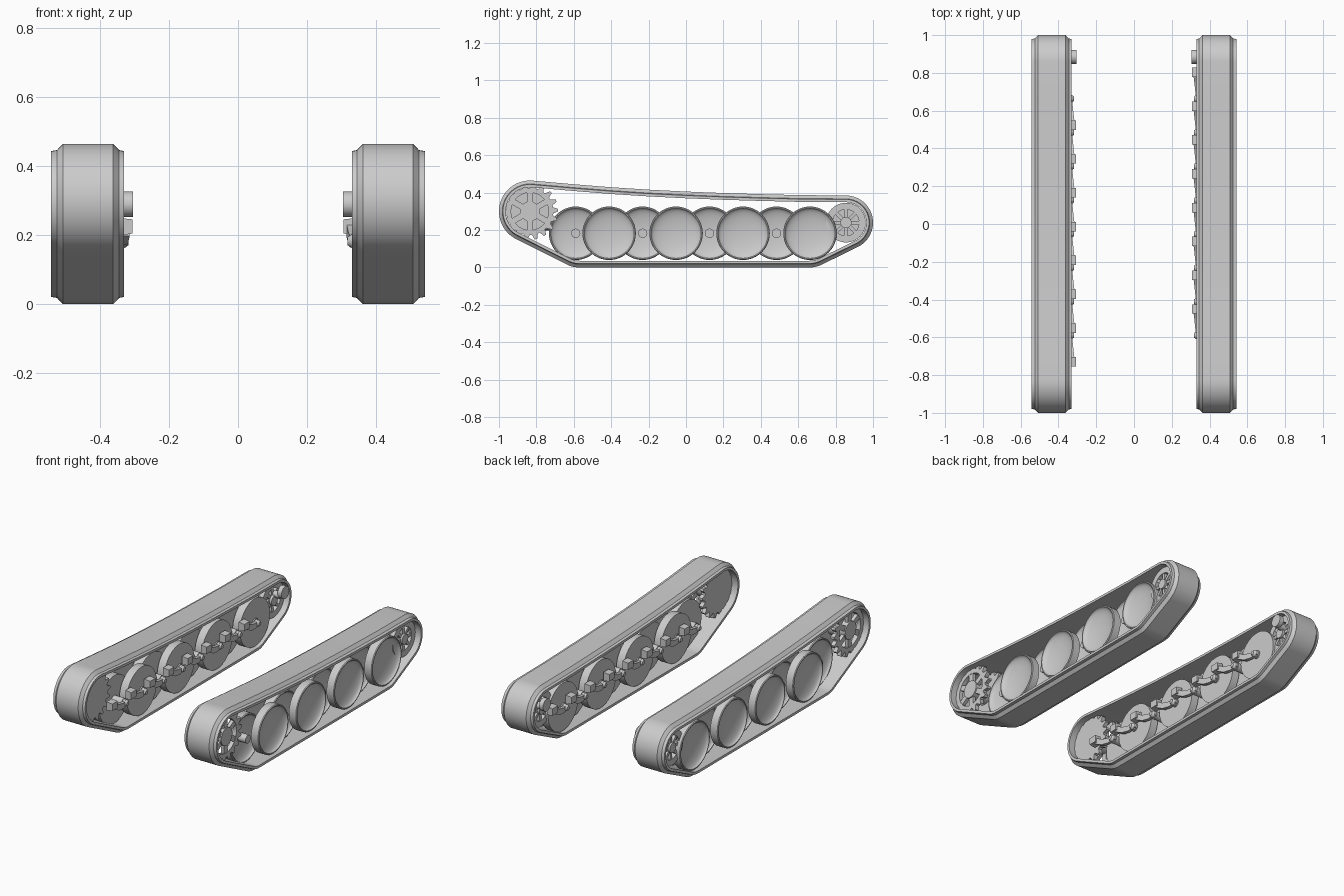
import bpy, bmesh, math
from math import sin, cos, radians, pi

if "Cube" in bpy.data.objects:
    bpy.data.objects.remove(bpy.data.objects["Cube"], do_unlink=True)

GREY = (0.6, 0.6, 0.6, 1)
metal = bpy.data.materials.new("plain_grey")
metal.use_nodes = True
metal.diffuse_color = GREY
metal.node_tree.nodes["Principled BSDF"].inputs["Base Color"].default_value = GREY


def loft(name, sections, ring=True):
    """Skin closed cross-sections, either into a ring or with end caps."""
    bm = bmesh.new()
    rows = [[bm.verts.new(p) for p in s] for s in sections]
    n, m = len(rows), len(rows[0])
    for i in range(n if ring else n - 1):
        a, b = rows[i], rows[(i + 1) % n]
        for j in range(m):
            k = (j + 1) % m
            bm.faces.new((a[j], a[k], b[k], b[j]))
    if not ring:
        bm.faces.new(rows[0])
        bm.faces.new(rows[-1])
    bmesh.ops.remove_doubles(bm, verts=bm.verts, dist=1e-5)
    bmesh.ops.recalc_face_normals(bm, faces=bm.faces)
    mesh = bpy.data.meshes.new(name)
    bm.to_mesh(mesh)
    bm.free()
    mesh.materials.append(metal)
    ob = bpy.data.objects.new(name, mesh)
    bpy.context.collection.objects.link(ob)
    bpy.ops.object.select_all(action='DESELECT')
    ob.select_set(True)
    bpy.context.view_layer.objects.active = ob
    bpy.ops.object.shade_smooth_by_angle(angle=radians(30))
    return ob


def lathe(name, side, cy, cz, profile, n=48):
    """Turn a (radius, x) profile about a crosswise axle."""
    loft(name, [[(side * x, cy + r * cos(2 * pi * i / n), cz + r * sin(2 * pi * i / n))
                 for r, x in profile] for i in range(n)])


def disc(name, side, cy, cz, r0, r1, x0, x1, n=48):
    lathe(name, side, cy, cz, [(r0, x0), (r1, x0), (r1, x1), (r0, x1)], n)


def spokes(name, side, cy, cz, r0, r1, x0, x1, count, width, turn=0):
    """Flat radial bars between a hub and a rim."""
    for i in range(count):
        a = 2 * pi * (i + turn) / count
        secs = []
        for r in (r0, r1):
            secs.append([(side * x, cy + r * cos(a) - w * sin(a), cz + r * sin(a) + w * cos(a))
                         for x, w in ((x0, -width), (x1, -width), (x1, width), (x0, width))])
        loft(f"{name}_{i + 1}", secs, ring=False)


def toothed(name, side, cy, cz, r0, x0, x1, teeth=18):
    """Gear rim: outer radius steps between root and tip."""
    secs = []
    for i in range(teeth * 4):
        a = 2 * pi * i / (teeth * 4)
        r = 0.152 if i % 4 < 2 else 0.126
        secs.append([(side * x, cy + q * cos(a), cz + q * sin(a))
                     for q, x in ((r0, x0), (r, x0), (r, x1), (r0, x1))])
    loft(name, secs)


def arc(cy, cz, r, a0, a1, n):
    return [(cy + r * cos(radians(a0 + (a1 - a0) * i / n)),
             cz + r * sin(radians(a0 + (a1 - a0) * i / n))) for i in range(n + 1)]


# Side outline of the belt, with a sagging top run
SPROCKET = (-0.835, 0.30)
IDLER = (0.855, 0.24)
outline = (arc(0.66, 0.15, 0.15, 270, 297, 5) + arc(*IDLER, 0.145, 297, 448, 24)
           + [(0.6, 0.387), (0.4, 0.392), (0.2, 0.398), (0, 0.406),
              (-0.2, 0.416), (-0.4, 0.429), (-0.6, 0.445)]
           + arc(*SPROCKET, 0.165, 85, 243, 24) + arc(-0.57, 0.15, 0.15, 243, 270, 5))

# Belt cross-section: (x, depth below the outer surface)
BELT = [(0.33, 0.036), (0.33, 0.021), (0.345, 0.018), (0.362, 0), (0.508, 0),
        (0.525, 0.018), (0.542, 0.021), (0.542, 0.036)]


def belt(name, side):
    secs = []
    n = len(outline)
    for i, (y, z) in enumerate(outline):
        (ya, za), (yb, zb) = outline[i - 1], outline[(i + 1) % n]
        ty, tz = yb - ya, zb - za
        l = math.hypot(ty, tz)
        secs.append([(side * x, y - d * tz / l, z + d * ty / l) for x, d in BELT])
    loft(name, secs)


def dished_wheel(name, side, y, x0, x1):
    """Road wheel, flat inside with a concave bowl outside."""
    R, depth = 0.143, 0.035
    bowl = [(0.134 * cos(t * pi / 16), x1 - depth * sin(t * pi / 16)) for t in range(9)]
    lathe(name, side, y, 0.183, [(0, x0), (R, x0), (R, x1 - 0.004), (R - 0.004, x1)] + bowl)


def swing_arm(name, side, y, d):
    """Arm from the axle up to its hull pivot, with a pivot block."""
    secs = []
    for dy, z, x, h in ((-0.02, 0.183, 0.332, 0.012), (0.03, 0.18, 0.325, 0.016),
                        (0.08, 0.19, 0.32, 0.018), (0.13, 0.218, 0.314, 0.02)):
        secs.append([(side * px, y + d * dy, z + s * h)
                     for px, s in ((x, -1), (0.345, -1), (0.345, 1), (x, 1))])
    loft(name, secs, ring=False)
    block = []
    for dy in (0.115, 0.165):
        block.append([(side * px, y + d * dy, z) for px, z in
                      ((0.306, 0.205), (0.345, 0.198), (0.345, 0.25), (0.306, 0.246))])
    loft(name + "_pivot", block, ring=False)
    lathe(name + "_axle_nut", side, y, 0.183,
          [(0, 0.318), (0.012, 0.318), (0.02, 0.33), (0.02, 0.36), (0, 0.36)], 16)


for label, side in (("left", 1), ("right", -1)):
    belt(label + "_track_belt", side)

    # Overlapping road wheels: paired ones inside and outside, single ones between
    for i in range(8):
        y = -0.59 + i * 0.179
        if i % 2:
            dished_wheel(f"{label}_outer_wheel_{i + 1}", side, y, 0.475, 0.525)
            disc(f"{label}_inner_wheel_{i + 1}", side, y, 0.183, 0, 0.143, 0.352, 0.40)
        else:
            dished_wheel(f"{label}_middle_wheel_{i + 1}", side, y, 0.41, 0.465)
        disc(f"{label}_wheel_axle_{i + 1}", side, y, 0.183, 0, 0.025, 0.345, 0.48, 16)
        swing_arm(f"{label}_swing_arm_{i + 1}", side, y, side)

    # Drive sprocket: windowed outer gear and solid inner gear
    toothed(label + "_sprocket_outer_gear", side, *SPROCKET, 0.1, 0.48, 0.505)
    disc(label + "_sprocket_hub", side, *SPROCKET, 0, 0.053, 0.39, 0.51)
    spokes(label + "_sprocket_spoke", side, *SPROCKET, 0.045, 0.105, 0.482, 0.503, 6, 0.016, 0.5)
    toothed(label + "_sprocket_inner_gear", side, *SPROCKET, 0, 0.37, 0.395)

    # Rear idler: two spoked discs on a hub
    for part, x0, x1 in (("outer", 0.475, 0.505), ("inner", 0.365, 0.395)):
        disc(f"{label}_idler_{part}_rim", side, *IDLER, 0.07, 0.106, x0, x1)
        spokes(f"{label}_idler_{part}_spoke", side, *IDLER, 0.02, 0.074, x0 + 0.004, x1 - 0.004, 8, 0.009)
    disc(label + "_idler_hub", side, *IDLER, 0, 0.03, 0.355, 0.512, 24)
    disc(label + "_idler_web", side, *IDLER, 0, 0.075, 0.43, 0.44)

    # Tension adjuster on the inner side
    disc(label + "_adjuster_cap", side, 0.885, 0.29, 0, 0.037, 0.305, 0.332, 24)
    disc(label + "_adjuster_shaft", side, 0.875, 0.27, 0, 0.02, 0.33, 0.37, 16)
